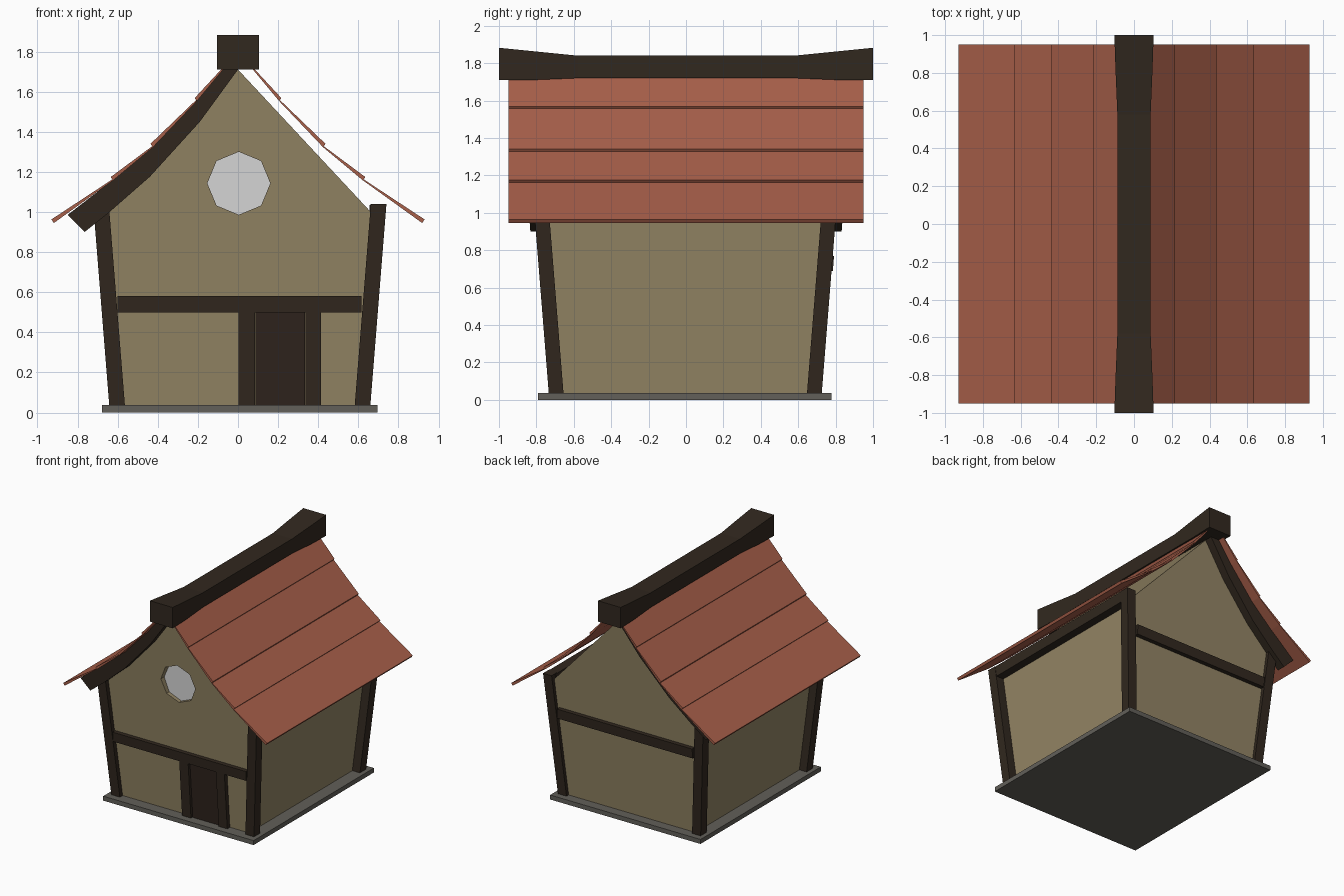
import bpy, bmesh, math

if "Cube" in bpy.data.objects:
    bpy.data.objects.remove(bpy.data.objects["Cube"])

LEAN = 0.08  # walls and posts lean outward by this much per unit of height


def material(name, rgb):
    m = bpy.data.materials.new(name)
    m.diffuse_color = (*rgb, 1)
    m.use_nodes = True
    m.node_tree.nodes["Principled BSDF"].inputs["Base Color"].default_value = m.diffuse_color
    return m


PLASTER = material("plaster", (0.295, 0.235, 0.13))
WOOD = material("dark_wood", (0.031, 0.021, 0.0135))
DOOR = material("door_wood", (0.029, 0.018, 0.0125))
TILE = material("terracotta_tile", (0.39, 0.115, 0.068))
STONE = material("grey_stone", (0.122, 0.115, 0.1))
GLASS = material("pale_glass", (0.66, 0.66, 0.66))


def finish(name, bm, mat):
    bmesh.ops.recalc_face_normals(bm, faces=bm.faces)
    me = bpy.data.meshes.new(name)
    bm.to_mesh(me)
    bm.free()
    me.materials.append(mat)
    ob = bpy.data.objects.new(name, me)
    bpy.context.collection.objects.link(ob)
    return ob


def loft(name, rings, mat):
    """Closed solid through a list of matching rings of points."""
    bm = bmesh.new()
    vs = [[bm.verts.new(p) for p in r] for r in rings]
    n = len(vs[0])
    for a, b in zip(vs, vs[1:]):
        for i in range(n):
            j = (i + 1) % n
            bm.faces.new((a[i], a[j], b[j], b[i]))
    bm.faces.new(vs[0])
    bm.faces.new(vs[-1])
    return finish(name, bm, mat)


def rect(x0, x1, y0, y1, z):
    return [(x0, y0, z), (x1, y0, z), (x1, y1, z), (x0, y1, z)]


def gable_bar(name, side, x0, x1, z0, z1, inner, outer, mat):
    """Upright or cross bar that leans with the front (-1) or back (1) wall."""
    return loft(name, [rect(x0, x1, side * (inner + LEAN * z),
                            side * (outer + LEAN * z), z) for z in (z0, z1)], mat)


# Stone base
loft("base_slab", [rect(-0.677, 0.695, -0.79, 0.778, z) for z in (0, 0.037)], STONE)

# Plaster walls with gables
bm = bmesh.new()
low, eave = [[bm.verts.new(p) for p in rect(0.007 - 0.58 - LEAN * z, 0.007 + 0.58 + LEAN * z,
              -0.695 - LEAN * z, 0.695 + LEAN * z, z)] for z in (0.03, 0.995)]
top = [bm.verts.new((0, s * (0.695 + LEAN * 1.71), 1.71)) for s in (-1, 1)]
bm.faces.new(low)
for i in (1, 3):
    j = (i + 1) % 4
    bm.faces.new((low[i], low[j], eave[j], eave[i]))
bm.faces.new((low[0], low[1], eave[1], top[0], eave[0]))
bm.faces.new((low[2], low[3], eave[3], top[1], eave[2]))
bm.faces.new((eave[1], eave[2], top[1], top[0]))
bm.faces.new((eave[3], eave[0], top[0], top[1]))
walls = finish("walls", bm, PLASTER)


# Octagonal window recess and pane
def octagon(name, y0, y1, mat):
    def ring(y):
        return [(0.004 + 0.157 * math.cos(k * math.pi / 4), y,
                 1.143 + 0.157 * math.sin(k * math.pi / 4)) for k in range(8)]
    return loft(name, [ring(y0), ring(y1)], mat)


cutter = octagon("window_cutter", -1.0, -0.735, PLASTER)
cutter.hide_render = True
cutter.hide_viewport = True
cut = walls.modifiers.new("window_recess", 'BOOLEAN')
cut.operation = 'DIFFERENCE'
cut.object = cutter
cut.solver = 'EXACT'
octagon("window_pane", -0.743, -0.735, GLASS)

# Leaning corner posts
for sx, xn in ((-1, "left"), (1, "right")):
    for sy, yn in ((-1, "front"), (1, "back")):
        rings = []
        for z in (0.03, 1.04):
            d = LEAN * z
            rings.append(rect(0.009 + sx * (0.57 + d), 0.009 + sx * (0.648 + d),
                              -0.004 + sy * (0.648 + d), -0.004 + sy * (0.727 + d), z))
        loft(f"{yn}_{xn}_post", rings, WOOD)
    # Eave beam along the top of the side wall
    loft(f"{xn}_eave_beam", [rect(0.009 + sx * (0.565 + LEAN * z), 0.009 + sx * (0.645 + LEAN * z),
                                  -0.76, 0.76, z) for z in (0.955, 1.038)], WOOD)

# Cross beams, door frame and door
gable_bar("front_cross_beam", -1, -0.60, 0.615, 0.50, 0.58, 0.66, 0.73, WOOD)
gable_bar("back_cross_beam", 1, -0.61, 0.625, 0.69, 0.77, 0.66, 0.73, WOOD)
gable_bar("door_frame_left", -1, 0.003, 0.084, 0.03, 0.50, 0.66, 0.73, WOOD)
gable_bar("door_frame_right", -1, 0.337, 0.415, 0.03, 0.50, 0.66, 0.73, WOOD)
gable_bar("door", -1, 0.088, 0.333, 0.03, 0.50, 0.66, 0.712, DOOR)

# Curved barge boards under the left roof slope, front and back
upper = [(-0.07, 1.725), (-0.21, 1.555), (-0.43, 1.322), (-0.63, 1.155), (-0.85, 0.985)]
lower = [(0.0, 1.71), (-0.19, 1.45), (-0.44, 1.175), (-0.64, 1.0), (-0.765, 0.90)]
for s, n in ((-1, "front"), (1, "back")):
    loft(f"{n}_barge_board",
         [[(x, s * (off + LEAN * z), z)
           for (x, z), off in ((u, 0.69), (u, 0.76), (l, 0.76), (l, 0.69))]
          for u, l in zip(upper, lower)], WOOD)

# Roof rows: smooth underside, each row thickening to a stepped lower edge
under = [(0.06, 1.727), (0.205, 1.553), (0.425, 1.322), (0.622, 1.158), (0.918, 0.945)]
tips = [(0.216, 1.568), (0.436, 1.340), (0.635, 1.174), (0.93, 0.963)]
for s, n in ((-1, "left"), (1, "right")):
    for k, tip in enumerate(tips):
        a, b = under[k], under[k + 1]
        prof = [a, (a[0] + 0.004, a[1] + 0.005), tip, b]
        loft(f"{n}_roof_row_{k + 1}",
             [[(s * x, y, z) for x, z in prof] for y in (-0.95, 0.95)], TILE)

# Flared ridge beam
sections = [(-1.0, 0.104, 1.71, 1.882), (-0.82, 0.098, 1.71, 1.864),
            (-0.58, 0.088, 1.72, 1.84), (0.58, 0.088, 1.72, 1.84),
            (0.82, 0.098, 1.71, 1.864), (1.0, 0.104, 1.71, 1.882)]
loft("ridge_beam", [[(-w, y, z0), (w, y, z0), (w, y, z1), (-w, y, z1)]
                    for y, w, z0, z1 in sections], WOOD)
